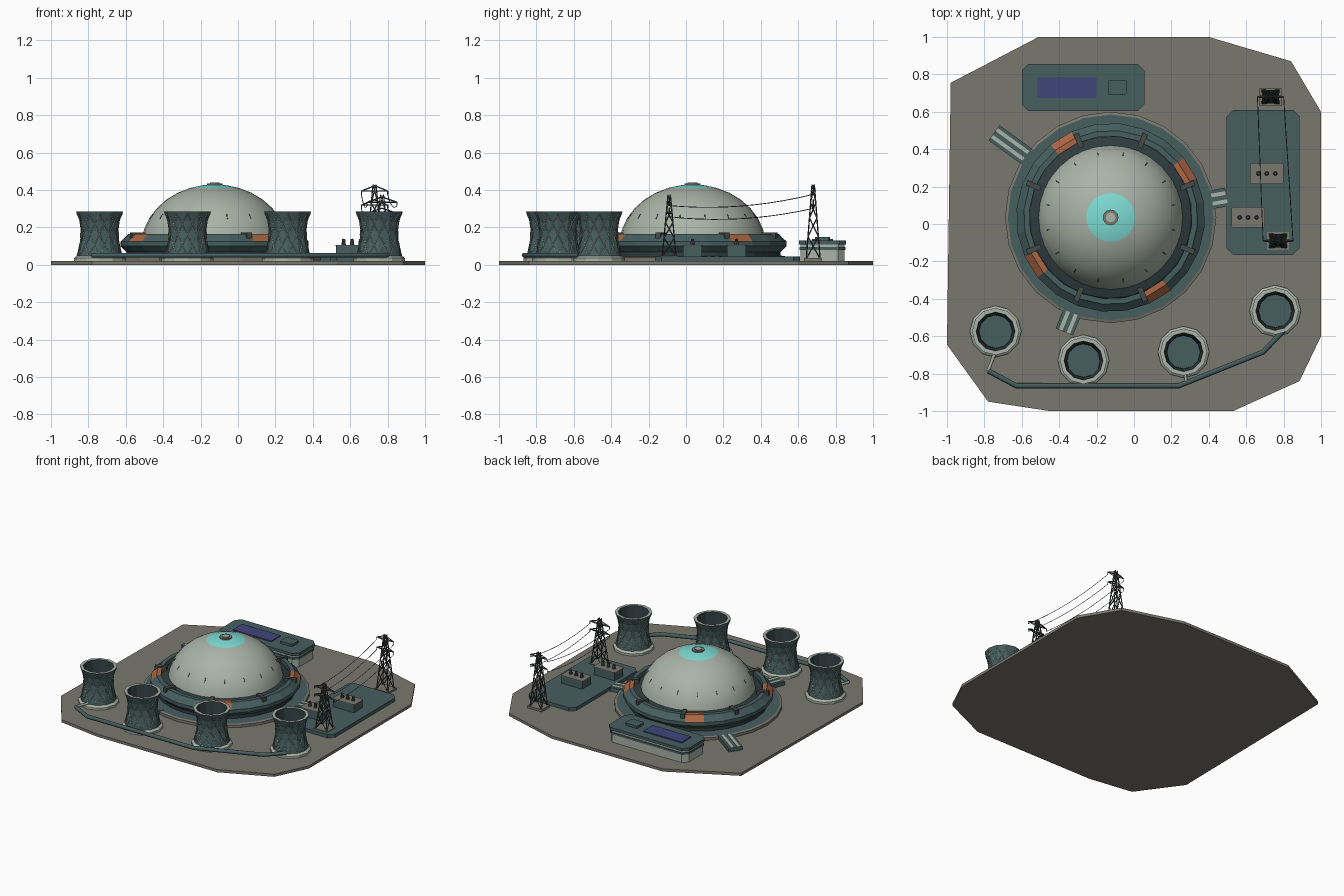
import bpy, bmesh, math
from mathutils import Vector, Matrix

if "Cube" in bpy.data.objects:
    bpy.data.objects.remove(bpy.data.objects["Cube"])


def material(name, *rgb):
    lin = [((c / 255 + 0.055) / 1.055) ** 2.4 for c in rgb] + [1]
    m = bpy.data.materials.new(name)
    m.use_nodes = True
    m.diffuse_color = lin
    m.node_tree.nodes["Principled BSDF"].inputs["Base Color"].default_value = lin
    return m


GROUND = material("ground grey", 122, 121, 111)
TEAL = material("dark teal", 70, 94, 95)
DEEP = material("deep teal", 46, 60, 62)
PALE = material("pale concrete", 170, 180, 168)
CYAN = material("cyan glow", 125, 220, 212)
ORANGE = material("rust orange", 172, 102, 66)
BLUE = material("solar blue", 62, 70, 122)
STEEL = material("dark steel", 70, 76, 74)


def finish(name, bm, mats, smooth=False):
    bmesh.ops.recalc_face_normals(bm, faces=bm.faces)
    me = bpy.data.meshes.new(name)
    bm.to_mesh(me)
    bm.free()
    for m in mats:
        me.materials.append(m)
    ob = bpy.data.objects.new(name, me)
    bpy.context.collection.objects.link(ob)
    if smooth:
        bpy.ops.object.select_all(action="DESELECT")
        ob.select_set(True)
        bpy.context.view_layer.objects.active = ob
        bpy.ops.object.shade_smooth_by_angle(angle=math.radians(30))
    return ob


def prism(name, pts, z0, z1, mat):
    bm = bmesh.new()
    f = bm.faces.new([bm.verts.new((x, y, z0)) for x, y in pts])
    up = bmesh.ops.extrude_face_region(bm, geom=[f])["geom"]
    bmesh.ops.translate(bm, vec=(0, 0, z1 - z0),
                        verts=[v for v in up if isinstance(v, bmesh.types.BMVert)])
    if not any(len(g.verts) == len(pts) and g.calc_center_median().z < z0 + 1e-5 for g in bm.faces):
        bm.faces.new([v for v in bm.verts if v.co.z < z0 + 1e-5])
    return finish(name, bm, [mat])


def slab(name, x0, x1, y0, y1, z0, z1, mat, c=0.0):
    """Box with chamfered plan corners."""
    if c == 0:
        pts = [(x0, y0), (x1, y0), (x1, y1), (x0, y1)]
    else:
        pts = [(x0 + c, y0), (x1 - c, y0), (x1, y0 + c), (x1, y1 - c),
               (x1 - c, y1), (x0 + c, y1), (x0, y1 - c), (x0, y0 + c)]
    return prism(name, pts, z0, z1, mat)


def radial_slab(name, center, deg, r0, r1, w, z0, z1, mat, shift=0):
    a = math.radians(deg)
    u, v = Vector((math.cos(a), math.sin(a))), Vector((-math.sin(a), math.cos(a)))
    o = Vector(center) + v * shift
    pts = [o + u * r + v * s for r, s in ((r0, -w / 2), (r1, -w / 2), (r1, w / 2), (r0, w / 2))]
    return prism(name, [tuple(p) for p in pts], z0, z1, mat)


def lathe(name, center, profile, n, mats, rule=None, turn=0, smooth=False):
    """Spin an (r, z) profile; rule(center offset) picks the material."""
    bm = bmesh.new()
    rings = []
    for r, z in profile:
        k = 1 if r == 0 else n
        rings.append([bm.verts.new((r * math.cos(turn + i * math.tau / n),
                                    r * math.sin(turn + i * math.tau / n), z)) for i in range(k)])
    for a, b in zip(rings, rings[1:]):
        for i in range(n):
            j = (i + 1) % n
            quad = [a[i % len(a)], a[j % len(a)], b[j % len(b)], b[i % len(b)]]
            f = bm.faces.new(list(dict.fromkeys(quad)))
            if rule:
                f.material_index = rule(f.calc_center_median())
    bmesh.ops.transform(bm, matrix=Matrix.Translation((*center, 0)), verts=bm.verts)
    return finish(name, bm, mats, smooth)


def tubes(name, paths, radius, mat, res=0):
    cu = bpy.data.curves.new(name, "CURVE")
    cu.dimensions = "3D"
    cu.bevel_depth, cu.bevel_resolution, cu.use_fill_caps = radius, res, True
    for path in paths:
        sp = cu.splines.new("POLY")
        sp.points.add(len(path) - 1)
        for p, co in zip(sp.points, path):
            p.co = (*co, 1)
    cu.materials.append(mat)
    ob = bpy.data.objects.new(name, cu)
    bpy.context.collection.objects.link(ob)
    return ob


# Ground plate
prism("ground_plate", [(-0.98, 0.755), (-1, -0.645), (-0.78, -0.95), (-0.45, -1), (0.53, -1), (0.885, -0.84),
                       (1, -0.6), (1, 0.6), (0.84, 0.87), (0.4, 1), (-0.51, 1)], 0, 0.02, GROUND)

# Reactor foundation, ring and dome
C = (-0.125, 0.035)
lathe("foundation", C, [(0.565, 0.02), (0.565, 0.04), (0.55, 0.045), (0.4, 0.045)], 24, [GROUND, TEAL],
      lambda p: int(p.z > 0.043))
lathe("drum", C, [(0.47, 0.04), (0.47, 0.09), (0.43, 0.14), (0.385, 0.155)], 24, [DEEP])


def ring_colour(p):
    a = (math.degrees(math.atan2(p.y, p.x)) - 32) % 90
    return 1 if (a < 7 or a > 83) and p.z > 0.115 else 0


lathe("containment_ring", C, [(0.435, 0.1), (0.435, 0.165), (0.465, 0.165), (0.47, 0.158), (0.505, 0.125),
                              (0.505, 0.1), (0.475, 0.07), (0.435, 0.1)],
      24, [TEAL, ORANGE], ring_colour, math.radians(24.5))


def dome_z(r):
    return 0.1 + 0.33 * math.sqrt(max(0, 1 - (r / 0.392) ** 2))


radii = [0.392 * math.cos(math.radians(a)) for a in (5, 16, 27, 38, 49, 60)]
lathe("dome", C, [(r, dome_z(r)) for r in radii + [0.13, 0.065, 0]], 32, [PALE, CYAN],
      lambda p: int(math.hypot(p.x, p.y) < 0.128), smooth=True)
lathe("dome_vent", C, [(0.042, 0.42), (0.042, 0.436), (0.026, 0.436), (0.026, 0.441), (0, 0.441)], 12,
      [GROUND, PALE], lambda p: int(p.z > 0.437))

ticks = []
for i in range(16):
    a = (i + 0.5) * math.tau / 16
    ticks.append([(C[0] + r * math.cos(a), C[1] + r * math.sin(a), dome_z(r)) for r in (0.335, 0.352)])
tubes("dome_seams", ticks, 0.002, DEEP)

for i in range(8):
    radial_slab("ring_bracket", C, 22.5 + 45 * i, 0.405, 0.485, 0.028, 0.13, 0.174, STEEL)

# Access ramps with pale strips
for deg, r0, r1 in ((144, 0.54, 0.77), (248, 0.53, 0.66), (10, 0.53, 0.63)):
    radial_slab("ramp", C, deg, r0, r1, 0.1, 0.02, 0.047, TEAL)
    for s in (-0.022, 0.022):
        radial_slab("ramp_strip", C, deg, r0 + 0.02, r1, 0.02, 0.045, 0.051, PALE, s)

# Cooling towers
SHELL = [(0.122, 0.045), (0.115, 0.08), (0.104, 0.13), (0.1, 0.18), (0.108, 0.235), (0.124, 0.28)]


def shell_radius(z):
    for (r0, z0), (r1, z1) in zip(SHELL, SHELL[1:]):
        if z <= z1 + 1e-6:
            return r0 + (r1 - r0) * (z - z0) / (z1 - z0)
    return SHELL[-1][0]


for x, y in ((-0.74, -0.575), (-0.27, -0.73), (0.265, -0.685), (0.755, -0.465)):
    lathe("tower_base", (x, y), [(0.138, 0.02), (0.138, 0.036), (0.122, 0.048)], 12, [PALE])
    lathe("cooling_tower", (x, y), SHELL + [(0.126, 0.285), (0.104, 0.285), (0.09, 0.2), (0.088, 0.12), (0, 0.12)],
          12, [TEAL, PALE, DEEP],
          lambda p: 1 if p.z > 0.284 else 2 if 0.125 < p.z and math.hypot(p.x, p.y) < 0.0975 and p.z > 0.15
          and math.hypot(p.x, p.y) < shell_radius(p.z) * 0.94 else 0)
    lattice = []
    for i in range(12):
        for way in (-1, 1):
            path = []
            for k in range(9):
                t = k / 8
                z = 0.05 + 0.225 * t
                a = math.tau / 12 * (i + way * 2 * t)
                r = shell_radius(z) * (1 if k % 4 == 0 else 0.975) + 0.001
                path.append((x + r * math.cos(a), y + r * math.sin(a), z))
            lattice.append(path)
    tubes("tower_lattice", lattice, 0.0018, PALE)

# Cooling water pipe and branches
P = 0.052
tubes("water_main", [[(-0.78, -0.785, P), (-0.63, -0.865, P), (0.24, -0.865, P), (0.69, -0.685, P), (0.8, -0.57, P)]],
      0.014, TEAL, 1)
tubes("water_branches", [[(-0.78, -0.785, P), (-0.74, -0.68, P)], [(-0.27, -0.865, P), (-0.27, -0.82, P)],
                         [(0.28, -0.85, P), (0.27, -0.78, P)]], 0.009, PALE, 1)

# Control building
for z0, z1, inset, mat in ((0.02, 0.08, 0.008, PALE), (0.08, 0.095, 0.003, TEAL),
                           (0.095, 0.11, 0.008, PALE), (0.11, 0.13, 0, TEAL)):
    slab("control_building", -0.6 + inset, 0.055 - inset, 0.605 + inset, 0.855 - inset, z0, z1, mat, 0.035)
slab("solar_panel", -0.515, -0.2, 0.675, 0.785, 0.13, 0.137, BLUE)
slab("roof_unit", -0.14, -0.04, 0.69, 0.77, 0.13, 0.148, TEAL, 0.008)

# Substation with transformers
slab("substation_pad", 0.495, 0.885, -0.165, 0.61, 0.02, 0.045, TEAL, 0.035)
for x, y in ((0.71, 0.27), (0.61, 0.035)):
    slab("transformer", x - 0.085, x + 0.085, y - 0.05, y + 0.05, 0.045, 0.1, TEAL)
    slab("transformer_lid", x - 0.09, x + 0.09, y - 0.055, y + 0.055, 0.1, 0.106, GROUND, 0.008)
    for d in (-0.045, 0, 0.045):
        lathe("bushing", (x + d, y), [(0.012, 0.105), (0.008, 0.138), (0, 0.14)], 8, [STEEL])


# Lattice pylons: tapered legs, cross braces, two pairs of arms
def pylon(x, y, z0, top, arms, reach, lean):
    def corner(i, t):
        w = 0.046 * (1 - t) + 0.008 * t
        sx, sy = ((-1, -1), (1, -1), (1, 1), (-1, 1))[i % 4]
        return (x + sx * w, y + sy * w * 0.8, z0 + (top - z0) * t)
    levels = (0, 0.3, 0.55, 0.75, 1)
    bars = [[corner(i, 0), corner(i, 1)] for i in range(4)]
    for i in range(4):
        for a, b in zip(levels, levels[1:]):
            bars += [[corner(i, a), corner(i + 1, b)], [corner(i + 1, a), corner(i, b)]]
    for z in arms:
        for s in (-1, 1):
            tip = (x + s * reach, y - s * lean, z)
            bars += [[(x, y + 0.012, z), tip], [(x, y - 0.012, z), tip], [(x, y, z + 0.028), tip],
                     [tip, (tip[0], tip[1], z - 0.018)]]
    tubes("pylon", bars, 0.0035, STEEL)
    slab("pylon_footing", x - 0.058, x + 0.058, y - 0.048, y + 0.048, 0.02, z0 + 0.004, GROUND)


near, far = (0.77, -0.09), (0.73, 0.68)
pylon(*near, 0.045, 0.375, (0.335, 0.275), 0.08, 0)
pylon(*far, 0.032, 0.43, (0.395, 0.32), 0.07, 0)

# Sagging power lines
lines = []
for za, zb in ((0.317, 0.377), (0.257, 0.302)):
    for s in (-1, 1):
        lines.append([(near[0] + s * 0.08 + t * (far[0] - near[0] - s * 0.01), near[1] + t * (far[1] - near[1]),
                       za + t * (zb - za) - 0.13 * t * (1 - t)) for t in [k / 10 for k in range(11)]])
tubes("power_lines", lines, 0.0022, STEEL)
